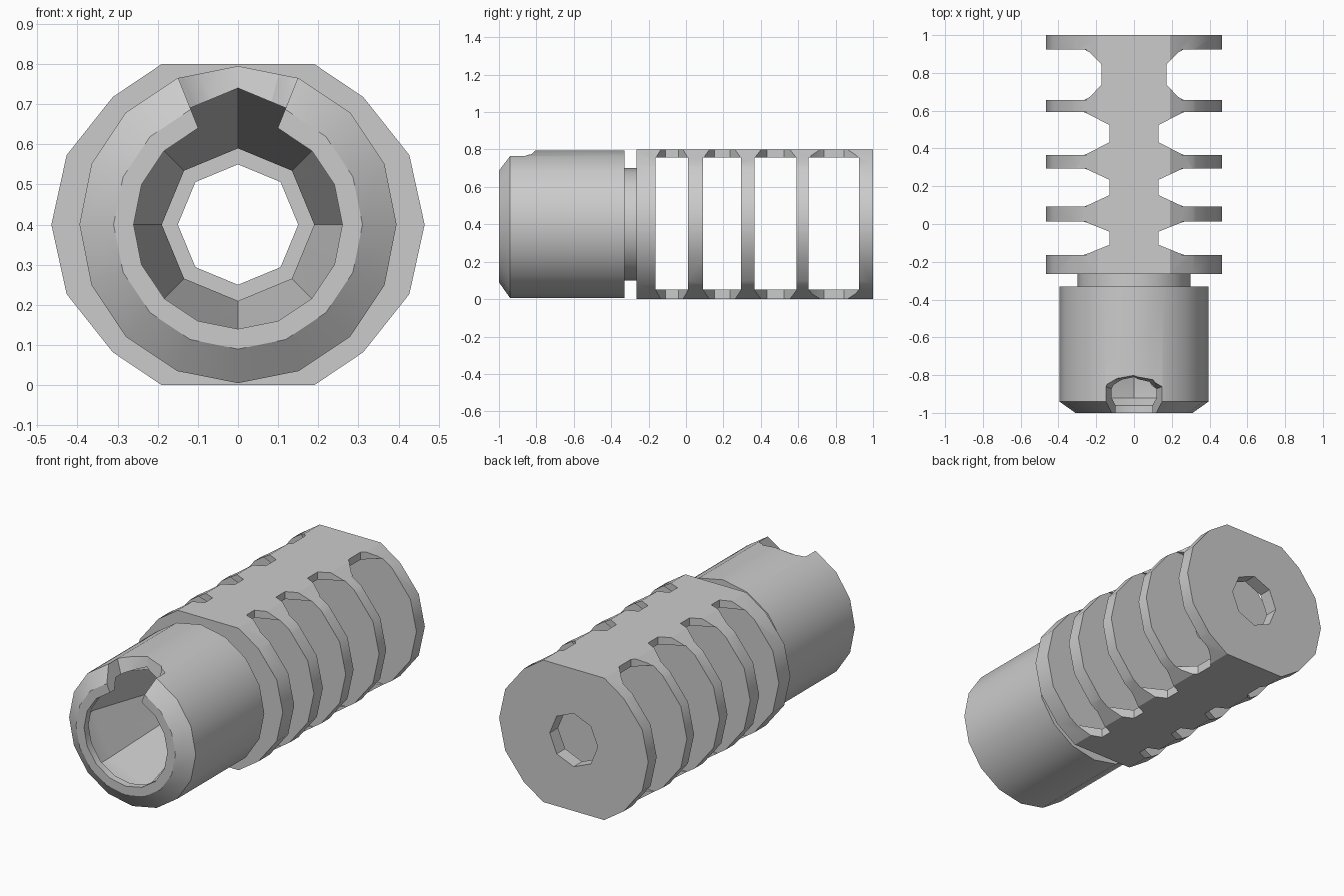
import bpy, bmesh, math

if "Cube" in bpy.data.objects:
    bpy.data.objects.remove(bpy.data.objects["Cube"])

AXIS = 0.4
steel = bpy.data.materials.new("grey steel")
steel.use_nodes = True
colour = (0.6, 0.6, 0.6, 1)
steel.diffuse_color = colour
steel.node_tree.nodes["Principled BSDF"].inputs["Base Color"].default_value = colour


def loft(name, rings):
    """Closed solid through matching rings of 3D points."""
    bm = bmesh.new()
    loops = [[bm.verts.new(p) for p in ring] for ring in rings]
    n = len(loops[0])
    for a, b in zip(loops, loops[1:]):
        for i in range(n):
            j = (i + 1) % n
            bm.faces.new((a[i], a[j], b[j], b[i]))
    bm.faces.new(loops[0])
    bm.faces.new(loops[-1])
    bmesh.ops.recalc_face_normals(bm, faces=bm.faces)
    mesh = bpy.data.meshes.new(name)
    bm.to_mesh(mesh)
    bm.free()
    obj = bpy.data.objects.new(name, mesh)
    bpy.context.collection.objects.link(obj)
    mesh.materials.append(steel)
    return obj


def ring(r, y, octagon=False):
    """Sixteen points around the bore axis; odd ones drop onto octagon sides."""
    points = []
    for i in range(16):
        a = math.tau * i / 16
        s = r * math.cos(math.pi / 8) if octagon and i % 2 else r
        points.append((s * math.cos(a), y, AXIS + s * math.sin(a)))
    return points


def combine(target, other, operation):
    mod = target.modifiers.new(operation, "BOOLEAN")
    mod.operation = operation
    mod.solver = "EXACT"
    mod.object = other
    bpy.context.view_layer.objects.active = target
    bpy.ops.object.modifier_apply(modifier=mod.name)
    bpy.data.objects.remove(other)


# Brake block: round sides with flat top and bottom
quarter = [(0.465, 0), (0.427, 0.173), (0.312, 0.318), (0.19, 0.4)]
half = quarter + [(-x, z) for x, z in reversed(quarter)]
outline = half + [(x, -z) for x, z in reversed(half[1:-1])]
brake = loft("muzzle_brake", [[(x, y, AXIS + z) for x, z in outline] for y in (-0.265, 1)])

# Round collar and narrower neck
collar = loft("collar", [ring(0.31, -1), ring(0.395, -0.94), ring(0.395, -0.33),
                         ring(0.3, -0.33), ring(0.3, -0.22)])
combine(brake, collar, "UNION")

# Lipped front socket narrowing to the bore
socket = loft("socket_cutter", [ring(0.26, -1.02), ring(0.26, -0.96), ring(0.34, -0.92, True),
                                ring(0.34, -0.8, True), ring(0.19, -0.36, True),
                                ring(0.19, -0.2, True)])
combine(brake, socket, "DIFFERENCE")
combine(brake, loft("bore_cutter", [ring(0.15, -0.5, True), ring(0.15, 1.1, True)]), "DIFFERENCE")

# Tapered notch in the top of the collar
notch = [(0.15, -1.1), (0.15, -0.855), (0.1, -0.82), (0, -0.8)]
notch += [(-x, y) for x, y in reversed(notch[:-1])]
levels = [(0.55, 0.42, -0.04), (0.9, 1.35, 0.015)]
combine(brake, loft("notch_cutter", [[(x * s, y + dy, z) for x, y in notch]
                                     for z, s, dy in levels]), "DIFFERENCE")

# Gas ports: an open chamber each, with flared cuts into the top and bottom plates
ports = [(-0.163, 0.012, 0.13), (0.092, 0.295, 0.13), (0.365, 0.592, 0.13), (0.656, 0.925, 0.172)]
for y0, y1, waist in ports:
    low, high = 0.05, 0.758
    chamber = loft("chamber_cutter", [[(x, y0, low), (x, y1, low), (x, y1, high), (x, y0, high)]
                                      for x in (-0.6, 0.6)])
    combine(brake, chamber, "DIFFERENCE")
    flare = 0.3 * (y1 - y0)
    for side in (-1, 1):
        plan = [(0.6, y0), (0.265, y0), (0.235, y0 + 0.2 * flare), (waist, y0 + flare),
                (waist, y1 - flare), (0.235, y1 - 0.2 * flare), (0.265, y1), (0.6, y1)]
        for bottom, top in ((-0.1, 0.1), (0.7, 0.9)):
            cut = loft("flare_cutter", [[(side * x, y, z) for x, y in plan] for z in (bottom, top)])
            combine(brake, cut, "DIFFERENCE")

# Smooth round faces, crisp edges
bpy.ops.object.select_all(action="DESELECT")
brake.select_set(True)
bpy.context.view_layer.objects.active = brake
bpy.ops.object.shade_smooth_by_angle(angle=math.radians(30))
